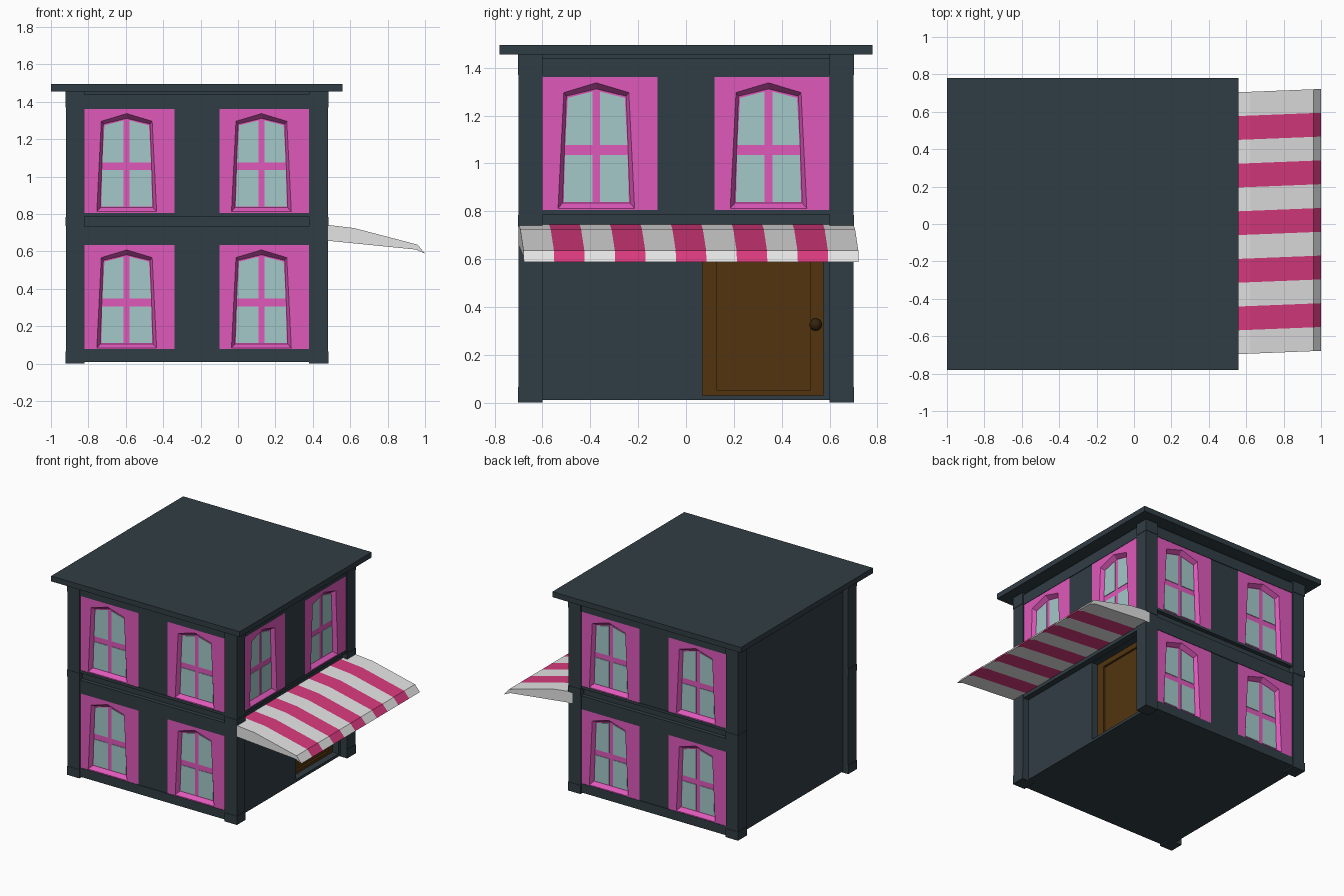
import bpy, bmesh, math
from mathutils import Matrix, Vector

if "Cube" in bpy.data.objects:
    bpy.data.objects.remove(bpy.data.objects["Cube"])


def material(name, r, g, b):
    m = bpy.data.materials.new(name)
    m.diffuse_color = (r, g, b, 1)
    m.use_nodes = True
    m.node_tree.nodes["Principled BSDF"].inputs["Base Color"].default_value = m.diffuse_color
    return m


WALL = material("slate wall", 0.030, 0.047, 0.058)
PINK = material("window pink", 0.74, 0.10, 0.50)
GLASS = material("pale glass", 0.37, 0.58, 0.58)
WHITE = material("awning white", 0.78, 0.78, 0.78)
ROSE = material("awning rose", 0.70, 0.043, 0.21)
DOOR = material("door brown", 0.085, 0.034, 0.005)
KNOB = material("knob brown", 0.035, 0.016, 0.004)

CX = -0.22  # house centre in x; the plan is square around it


def finish(name, bm, mats, angle=0):
    """Turn a mesh built for the front facade to its side and link it."""
    bmesh.ops.recalc_face_normals(bm, faces=bm.faces)
    bm.transform(Matrix.Translation((CX, 0, 0)) @ Matrix.Rotation(math.radians(angle), 4, 'Z'))
    me = bpy.data.meshes.new(name)
    bm.to_mesh(me)
    bm.free()
    for m in mats:
        me.materials.append(m)
    ob = bpy.data.objects.new(name, me)
    bpy.context.collection.objects.link(ob)
    return ob


def add_box(bm, u0, u1, d0, d1, z0, z1):
    """Box in facade space: u to the right, d outward, z up."""
    mat = Matrix.Translation(((u0 + u1) / 2, -(d0 + d1) / 2, (z0 + z1) / 2))
    mat = mat @ Matrix.Diagonal((u1 - u0, d1 - d0, z1 - z0, 1))
    bmesh.ops.create_cube(bm, size=1, matrix=mat)


def boxes(name, mat, items, angle=0):
    bm = bmesh.new()
    for it in items:
        add_box(bm, *it)
    return finish(name, bm, [mat], angle)


def window(name, u, z, angle):
    """Pink panel with a recessed peaked opening and four panes."""
    bm = bmesh.new()
    F, B = 0.692, 0.662
    rect = [(-.225, 0), (.255, 0), (.255, .556), (0, .556), (-.225, .556)]
    hole = [(-.16, .006), (.16, .006), (.136, .49), (0, .531), (-.136, .49)]
    inner = [(-.141, .028), (.141, .028), (.125, .475), (0, .505), (-.125, .475)]

    def ring(pts, d):
        return [bm.verts.new((u + a, -d, z + w)) for a, w in pts]

    loops = [ring(rect, 0.63), ring(rect, F), ring(hole, F), ring(inner, B)]
    for p, q in zip(loops, loops[1:]):
        for i in range(5):
            j = (i + 1) % 5
            bm.faces.new((p[i], p[j], q[j], q[i]))
    bm.faces.new(loops[-1])
    bm.faces.new(loops[0])
    # glass panes as thin plates
    for s in (-1, 1):
        for pts in ([(.016, .033), (.136, .033), (.131, .228), (.016, .228)],
                    [(.016, .27), (.130, .27), (.119, .468), (.016, .494)]):
            pts = [(s * a, w) for a, w in pts]
            back, front = ring(pts, B - 0.002), ring(pts, B + 0.004)
            new = [bm.faces.new(front), bm.faces.new(back)]
            for i in range(4):
                j = (i + 1) % 4
                new.append(bm.faces.new((back[i], back[j], front[j], front[i])))
            for f in new:
                f.material_index = 1
    finish(name, bm, [PINK, GLASS], angle)


# main body core and upper core on the door side
boxes("house_core", WALL, [(-.66, .58, -.64, .64, .01, 1.455)])
boxes("upper_core", WALL, [(-.64, .64, .55, .65, .66, 1.455)], 90)

# roof slab
boxes("roof", WALL, [(-.78, .78, -.78, .78, 1.455, 1.495)])

# corner pillars with slightly wider blocks
for i in range(4):
    boxes("corner_pillar", WALL, [
        (-.70, -.60, .60, .70, 0, 1.455),
        (-.703, -.60, .60, .703, 0, .065),
        (-.703, -.60, .60, .703, .737, .785),
        (-.703, -.60, .60, .703, 1.37, 1.455)], 90 * i)

# facades: beams, groove, middle wall and windows
for side, ang in (("front", 0), ("back", 180), ("right", 90)):
    parts = [(-.6, .6, .6, .695, .633, .733),
             (-.6, .6, .6, .665, .733, .786),
             (-.6, .6, .6, .695, .786, .806),
             (-.6, .6, .6, .695, 1.362, 1.44),
             (-.6, .6, .6, .68, 1.44, 1.455),
             (-.12, .12, .6, .69, .806, 1.362)]
    if side != "right":
        parts += [(-.6, .6, .6, .695, .01, .077), (-.12, .12, .6, .69, .077, .633)]
    boxes(side + "_wall", WALL, parts, ang)
    for z in ((.806,) if side == "right" else (.806, .077)):
        for u in (-.375, .345):
            window(side + "_window", u, z, ang)

# ground-floor wall around the door opening
boxes("shop_wall", WALL, [(-.62, .07, .55, .65, .01, .64),
                          (.575, .62, .55, .65, .01, .64),
                          (.07, .575, .55, .65, .01, .03),
                          (.07, .575, .55, .65, .63, .64)], 90)

# door with raised rim around a sunken panel
boxes("door", DOOR, [(.07, .575, .56, .585, .03, .63),
                     (.07, .13, .57, .60, .03, .63),
                     (.52, .575, .57, .60, .03, .63),
                     (.13, .52, .57, .60, .03, .052),
                     (.13, .52, .57, .60, .59, .63)], 90)
bm = bmesh.new()
bmesh.ops.create_uvsphere(bm, u_segments=12, v_segments=8, radius=.026,
                          matrix=Matrix.Translation((.542, -.617, .326)))
for f in bm.faces:
    f.smooth = True
finish("door_knob", bm, [KNOB], 90)

# striped awning: wedge profile swept along y, slightly skewed
profile = [(.45, .745), (.62, .725), (.96, .636), (1.0, .588), (.95, .61), (.45, .66)]
bm = bmesh.new()
N = 11
rows = []
for k in range(N + 1):
    y = -.70 + 1.40 * k / N
    rows.append([bm.verts.new((x - CX, y + .04 * (x - .45), z)) for x, z in profile])
for k in range(N):
    a, b = rows[k], rows[k + 1]
    for i in range(len(profile)):
        j = (i + 1) % len(profile)
        bm.faces.new((a[i], a[j], b[j], b[i])).material_index = k % 2
bm.faces.new(rows[0])
bm.faces.new(rows[-1])
finish("awning", bm, [WHITE, ROSE])
